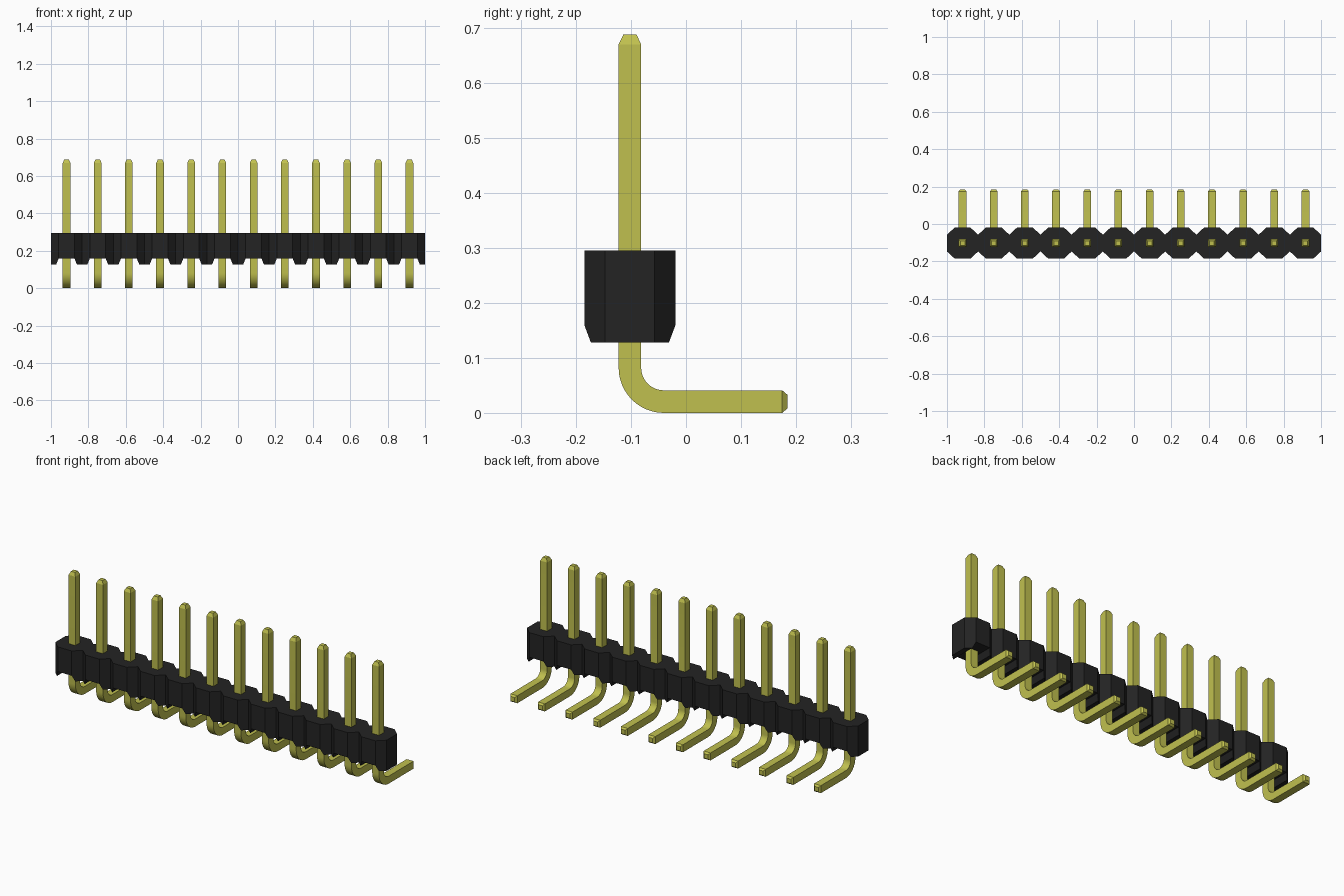
import bpy
import bmesh
import math
from mathutils import Vector

if "Cube" in bpy.data.objects:
    bpy.data.objects.remove(bpy.data.objects["Cube"], do_unlink=True)

COUNT = 12
PITCH = 2 / COUNT
ROW_Y = -0.102          # depth of the pin row
HALF = 0.0205           # half thickness of a pin
TIP = 0.012             # half thickness at the pin tips
BEND = 0.0615           # centre-line radius of the bend


def material(name, colour, roughness):
    mat = bpy.data.materials.new(name)
    mat.use_nodes = True
    mat.diffuse_color = (*colour, 1)
    bsdf = mat.node_tree.nodes["Principled BSDF"]
    bsdf.inputs["Base Color"].default_value = (*colour, 1)
    bsdf.inputs["Roughness"].default_value = roughness
    return mat


def loft(name, rings, mat):
    """Skin a chain of four-cornered sections and cap both ends."""
    bm = bmesh.new()
    loops = [[bm.verts.new(p) for p in ring] for ring in rings]
    for a, b in zip(loops, loops[1:]):
        for i in range(4):
            j = (i + 1) % 4
            bm.faces.new((a[i], a[j], b[j], b[i]))
    bm.faces.new(loops[0])
    bm.faces.new(loops[-1])
    bmesh.ops.recalc_face_normals(bm, faces=bm.faces)
    mesh = bpy.data.meshes.new(name)
    bm.to_mesh(mesh)
    bm.free()
    mesh.materials.append(mat)
    obj = bpy.data.objects.new(name, mesh)
    bpy.context.collection.objects.link(obj)
    return obj


black = material("black plastic", (0.017, 0.017, 0.017), 0.6)
gold = material("yellow metal", (0.53, 0.53, 0.078), 0.4)

centres = [(i - (COUNT - 1) / 2) * PITCH for i in range(COUNT)]

# Housing: sections across x give the octagonal cells and the bottom grooves
cell = [(-0.055, 0.071, 0.128), (-0.042, 0.083, 0.16),
        (0.042, 0.083, 0.16), (0.055, 0.071, 0.128)]
stations = [(-1, 0.045, 0.128)]
for cx in centres:
    stations += [(cx + x, half_y, bottom) for x, half_y, bottom in cell]
    stations.append((cx + PITCH / 2, 0.045, 0.128))
loft("housing", [
    [(x, ROW_Y - h, low), (x, ROW_Y + h, low), (x, ROW_Y + h, 0.295), (x, ROW_Y - h, 0.295)]
    for x, h, low in stations], black)

# Pin path: tapered top, straight shaft, quarter bend, foot to the back
bend_y, bend_z = ROW_Y + BEND, HALF + BEND
down, back = math.pi, 1.5 * math.pi
path = [(ROW_Y, 0.688, down, TIP), (ROW_Y, 0.67, down, HALF)]
for i in range(13):
    a = down + (back - down) * i / 12
    path.append((bend_y + BEND * math.cos(a), bend_z + BEND * math.sin(a), a, HALF))
path += [(0.175, HALF, back, HALF), (0.185, HALF, back, TIP)]


def pin_section(y, z, angle, half):
    out = Vector((0, math.cos(angle), math.sin(angle))) * half
    side = Vector((half, 0, 0))
    mid = Vector((0, y, z))
    return [mid - side - out, mid + side - out, mid + side + out, mid - side + out]


pin = loft("pin_1", [pin_section(*p) for p in path], gold)
bpy.ops.object.select_all(action="DESELECT")
pin.select_set(True)
bpy.context.view_layer.objects.active = pin
bpy.ops.object.shade_smooth_by_angle(angle=math.radians(15))

# Repeat the pin along the row with shared mesh data
pin.location.x = centres[0]
for n, cx in enumerate(centres[1:], 2):
    copy = pin.copy()
    copy.name = f"pin_{n}"
    copy.location.x = cx
    bpy.context.collection.objects.link(copy)
